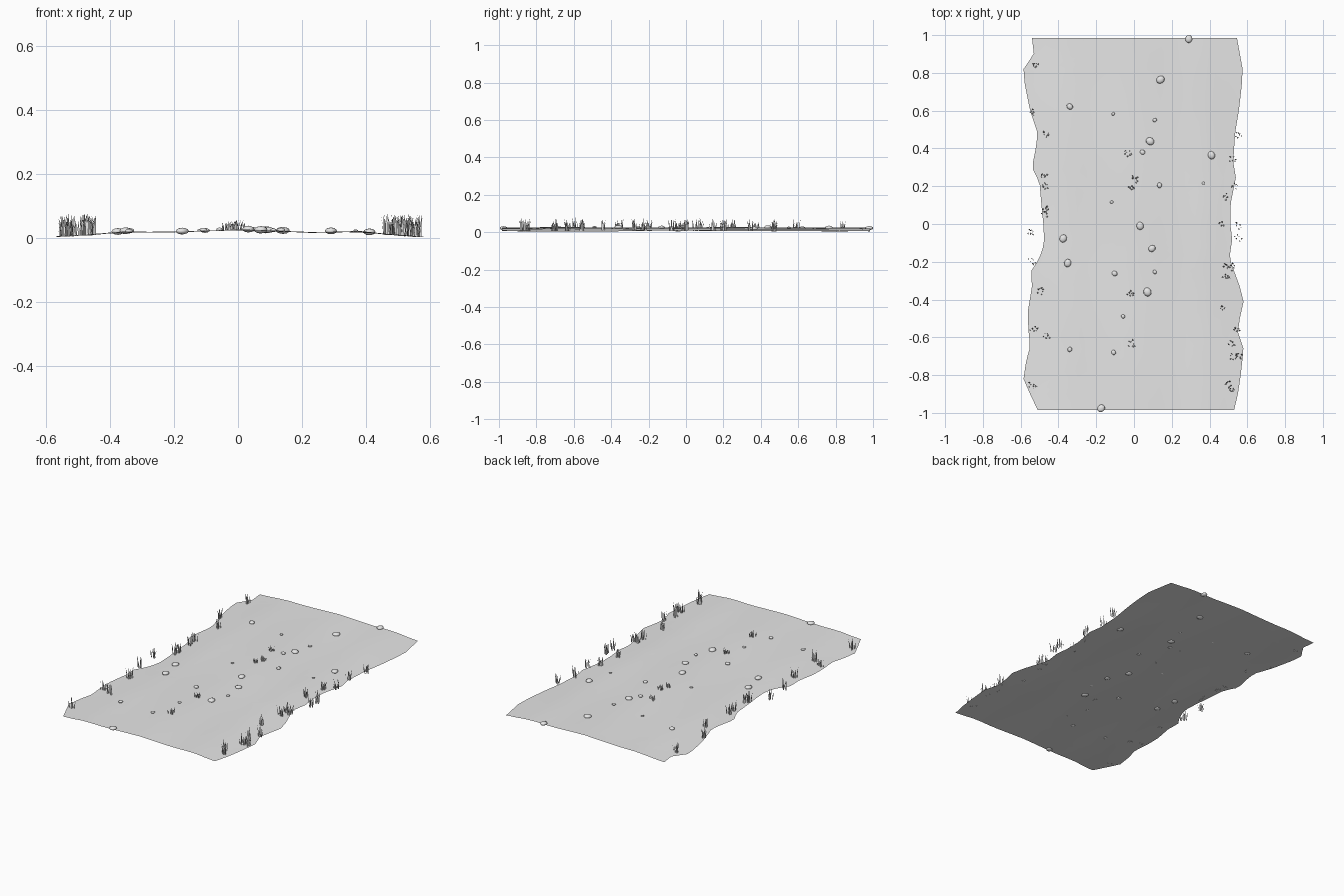
import bpy, bmesh, math, random
from mathutils import Vector, Matrix

if "Cube" in bpy.data.objects:
    bpy.data.objects.remove(bpy.data.objects["Cube"])

random.seed(4)


def material(name, v):
    m = bpy.data.materials.new(name)
    m.diffuse_color = (v, v, v, 1)
    m.use_nodes = True
    m.node_tree.nodes["Principled BSDF"].inputs["Base Color"].default_value = m.diffuse_color
    return m


GREY = material("light grey", 0.8)

# Path outline: half-widths of both edges against y
LEFT = [(-.985, -.51), (-.9, -.55), (-.82, -.585), (-.72, -.57), (-.65, -.55), (-.55, -.56),
        (-.45, -.56), (-.33, -.54), (-.25, -.545), (-.18, -.5), (-.1, -.475), (0, -.48),
        (.1, -.49), (.22, -.5), (.3, -.54), (.4, -.52), (.48, -.51), (.6, -.55),
        (.75, -.58), (.82, -.585), (.9, -.53), (.985, -.54)]
RIGHT = [(-.985, .53), (-.9, .55), (-.8, .565), (-.66, .58), (-.57, .55), (-.5, .56),
         (-.41, .58), (-.33, .56), (-.25, .53), (-.18, .505), (-.08, .52), (0, .51),
         (.1, .51), (.2, .53), (.25, .54), (.32, .525), (.4, .53), (.48, .535),
         (.6, .555), (.73, .57), (.82, .575), (.985, .545)]
# Cross-section height against x: worn wheel tracks and a raised middle
SECTION = [(-.58, .004), (-.45, .011), (-.36, .02), (-.25, .018), (-.1, .022), (0, .026),
           (.1, .023), (.24, .017), (.38, .021), (.45, .013), (.58, .004)]


def interp(table, t):
    if t <= table[0][0]:
        return table[0][1]
    for (a, va), (b, vb) in zip(table, table[1:]):
        if t <= b:
            return va + (vb - va) * (t - a) / (b - a)
    return table[-1][1]


def ground(x, y):
    return interp(SECTION, x) + 0.0012 * math.sin(7 * y + 5 * x)


def finish(bm, name, smooth):
    me = bpy.data.meshes.new(name)
    bm.to_mesh(me)
    bm.free()
    me.materials.append(GREY)
    for p in me.polygons:
        p.use_smooth = smooth
    ob = bpy.data.objects.new(name, me)
    bpy.context.collection.objects.link(ob)
    return ob


# Path sheet, a single wavy surface
bm = bmesh.new()
NX, NY = 16, 48
rows = []
for j in range(NY + 1):
    y = -.985 + 1.97 * j / NY
    l, r = interp(LEFT, y), interp(RIGHT, y)
    xs = [l + (r - l) * i / NX for i in range(NX + 1)]
    rows.append([bm.verts.new((x, y, ground(x, y))) for x in xs])
for a, b in zip(rows, rows[1:]):
    for i in range(NX):
        bm.faces.new((a[i], a[i + 1], b[i + 1], b[i]))
finish(bm, "path_surface", True)

# Pebbles: x, y, radius
PEBBLES = [(.29, .98, .021), (.14, .764, .022), (-.34, .622, .017), (-.11, .583, .009),
           (.11, .55, .011), (.085, .438, .022), (.045, .38, .014), (.41, .364, .021),
           (.135, .205, .014), (.367, .216, .008), (-.118, .116, .009), (.032, -.01, .021),
           (-.375, -.077, .021), (.095, -.13, .019), (-.351, -.207, .021), (-.103, -.262, .015),
           (.11, -.254, .011), (.071, -.36, .023), (-.058, -.489, .011), (-.34, -.664, .013),
           (-.108, -.68, .013), (-.174, -.976, .021)]
bm = bmesh.new()
for x, y, r in PEBBLES:
    mat = (Matrix.Translation((x, y, ground(x, y) + .003))
           @ Matrix.Rotation(random.uniform(0, 6.28), 4, 'Z')
           @ Matrix.Diagonal((r * 1.04, r * .9, r * .5, 1)))
    bmesh.ops.create_icosphere(bm, subdivisions=2, radius=1, matrix=mat)
finish(bm, "pebbles", True)


# Grass: each tuft is a clump of thin tapered blades leaning outward
def blade(bm, base, angle, h, lean, w):
    out = Vector((math.cos(angle), math.sin(angle), 0))
    side = Vector((-out.y, out.x, 0)) * w
    mid = base + out * lean * .35 + Vector((0, 0, h * .55))
    tip = base + out * lean + Vector((0, 0, h))
    v = [bm.verts.new(p) for p in (base - side, base + side, mid + side * .8, mid - side * .8, tip)]
    bm.faces.new(v[:4])
    bm.faces.new((v[3], v[2], v[4]))


def tufts(name, spots, height):
    bm = bmesh.new()
    for x, y in spots:
        z = ground(x, y)
        for k in range(7):
            a = k * 2.4 + random.uniform(-.5, .5)
            d = random.uniform(.004, .018)
            base = Vector((x + d * math.cos(a), y + d * math.sin(a), z - .001))
            blade(bm, base, a + random.uniform(-.8, .8), height * random.uniform(.55, 1),
                  random.uniform(.003, .012), random.uniform(.003, .005))
    finish(bm, name, False)


tufts("left_grass", [(-.525, .84), (-.54, .59), (-.468, .47), (-.478, .253), (-.473, .2),
                     (-.462, .08), (-.473, .053), (-.547, -.042), (-.541, -.195), (-.494, -.354),
                     (-.531, -.56), (-.462, -.597), (-.541, -.856)], .07)
tufts("right_grass", [(.552, .47), (.52, .343), (.531, .2), (.483, .143), (.462, 0), (.552, -.01),
                      (.552, -.074), (.489, -.227), (.52, -.227), (.489, -.28), (.467, -.444),
                      (.541, -.56), (.515, -.634), (.557, -.697), (.525, -.703), (.5, -.85),
                      (.515, -.877)], .07)
tufts("middle_grass", [(-.034, .375), (.003, .238), (-.013, .19), (-.018, -.37), (-.013, -.634)], .032)
